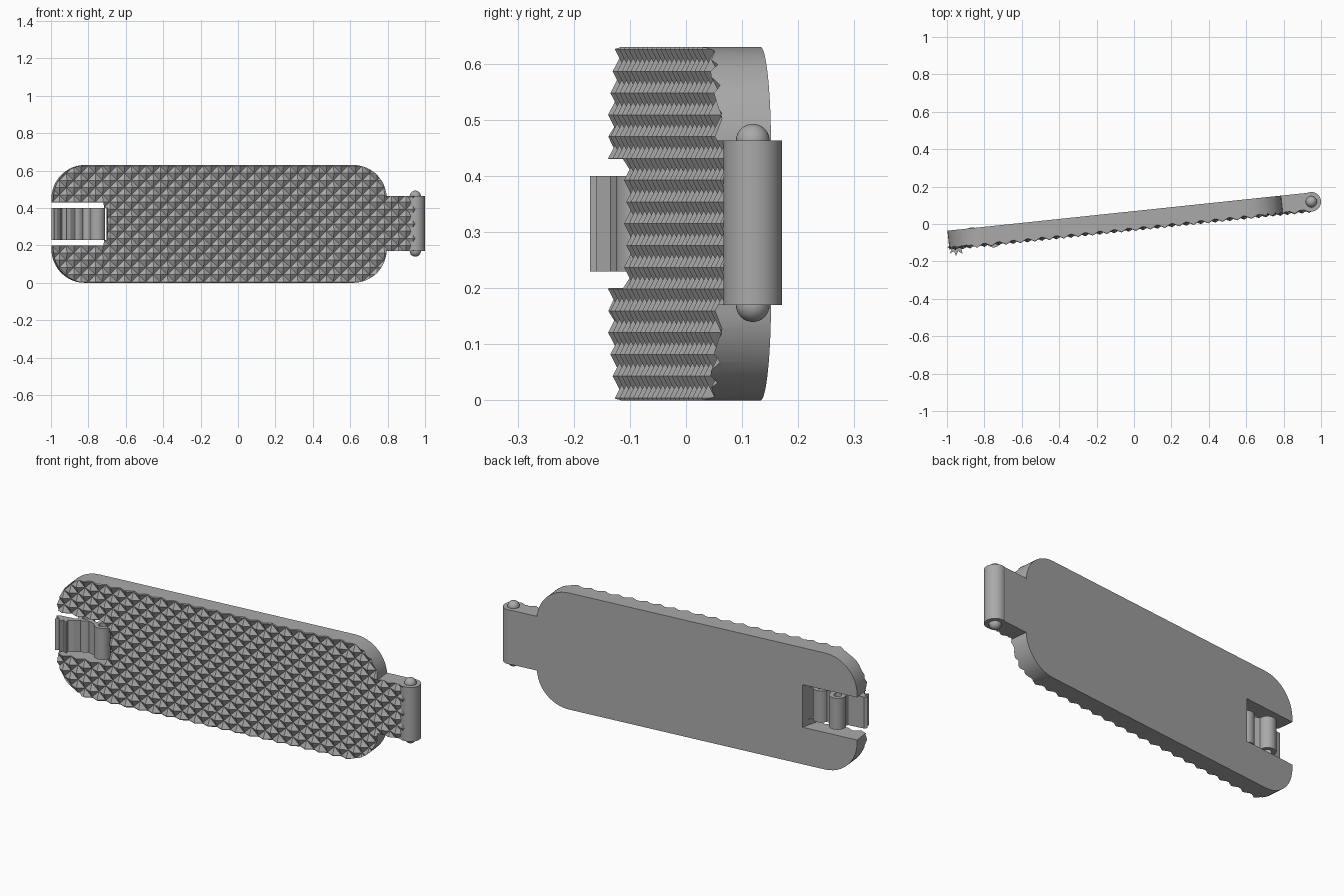
import bpy, bmesh, math
from mathutils import Matrix

old = bpy.data.objects.get("Cube")
if old:
    bpy.data.objects.remove(old, do_unlink=True)

steel = bpy.data.materials.new("steel grey")
steel.use_nodes = True
COLOUR = (0.40, 0.40, 0.40, 1)
steel.diffuse_color = COLOUR
steel.node_tree.nodes["Principled BSDF"].inputs["Base Color"].default_value = COLOUR

TILT = Matrix.Translation((0, 0.069, 0)) @ Matrix.Rotation(math.radians(6), 4, 'Z')
MID = 0.315        # centre height
VALLEY = -0.087    # depth of the grooves behind the back face
TIP = -0.107       # depth of the stud tips
HALF = 0.0388      # half the stud spacing


def finish(name, bm, matrix=Matrix()):
    bmesh.ops.recalc_face_normals(bm, faces=bm.faces)
    mesh = bpy.data.meshes.new(name)
    bm.to_mesh(mesh)
    bm.free()
    ob = bpy.data.objects.new(name, mesh)
    bpy.context.collection.objects.link(ob)
    ob.matrix_world = matrix
    mesh.materials.append(steel)
    return ob


def smooth(ob):
    bpy.ops.object.select_all(action='DESELECT')
    ob.select_set(True)
    bpy.context.view_layer.objects.active = ob
    bpy.ops.object.shade_smooth_by_angle(angle=math.radians(30))


def prism(name, pts, axis, lo, hi, matrix=Matrix()):
    """Extrude a profile along y (points are x, z) or z (points are x, y)."""
    bm = bmesh.new()
    place = (lambda p: (p[0], lo, p[1])) if axis == 'y' else (lambda p: (p[0], p[1], lo))
    face = bm.faces.new([bm.verts.new(place(p)) for p in pts])
    new = bmesh.ops.extrude_face_region(bm, geom=[face])["geom"]
    move = (0, hi - lo, 0) if axis == 'y' else (0, 0, hi - lo)
    bmesh.ops.translate(bm, vec=move, verts=[v for v in new if isinstance(v, bmesh.types.BMVert)])
    return finish(name, bm, matrix)


def arc(cx, cy, r, start, end, n=12):
    angles = [math.radians(start + (end - start) * i / n) for i in range(n + 1)]
    return [(cx + r * math.cos(a), cy + r * math.sin(a)) for a in angles]


def boolean(ob, cutter, operation):
    mod = ob.modifiers.new("cut", 'BOOLEAN')
    mod.operation, mod.object, mod.solver = operation, cutter, 'EXACT'
    bpy.context.view_layer.objects.active = ob
    with bpy.context.temp_override(object=ob, active_object=ob):
        bpy.ops.object.modifier_apply(modifier=mod.name)
    bpy.data.objects.remove(cutter, do_unlink=True)


def studded_slab(name):
    """Slab whose front is a staggered field of diamond based pyramids."""
    bm = bmesh.new()
    nodes = {}

    def node(i, j):
        if (i, j) not in nodes:
            depth = TIP if (i + j) % 2 == 0 and i % 2 == 0 else None
            nodes[i, j] = bm.verts.new((i * HALF, TIP if (i + j) % 2 == 0 else VALLEY, MID + j * HALF))
        return nodes[i, j]

    for i in range(-29, 28):
        for j in range(-10, 10):
            a, b, c, d = node(i, j), node(i + 1, j), node(i + 1, j + 1), node(i, j + 1)
            # split along the groove so each pyramid keeps flat sides
            if (i + j) % 2 == 0:
                bm.faces.new((a, b, d))
                bm.faces.new((b, c, d))
            else:
                bm.faces.new((a, b, c))
                bm.faces.new((a, c, d))
    rim = [e for e in bm.edges if e.is_boundary]
    new = bmesh.ops.extrude_edge_only(bm, edges=rim)["geom"]
    for v in new:
        if isinstance(v, bmesh.types.BMVert):
            v.co.y = 0
    bmesh.ops.holes_fill(bm, edges=[e for e in bm.edges if e.is_boundary])
    return finish(name, bm, TILT)


# Studded plate with rounded corners and a narrow hinge tongue
R, L, E, TOP = 0.18, -1.003, 0.79, 0.63
outline = (arc(L + R, R, R, 180, 270) + arc(E - R, R, R, -90, -1)
           + [(E, 0.17), (0.945, 0.17), (0.945, 0.463), (E, 0.463)]
           + arc(E - R, TOP - R, R, 1, 90) + arc(L + R, TOP - R, R, 90, 180))
plate = studded_slab("studded_plate")
boolean(plate, prism("outline_cutter", outline, 'y', -0.3, 0.1, TILT), 'INTERSECT')

# Clasp slot with a sloping inner wall, and a shallow seat for the roller
slot = [(-1.2, -0.3), (-0.85, -0.3), (-0.74, -0.12), (-0.695, 0.01), (-0.695, 0.1), (-1.2, 0.1)]
boolean(plate, prism("slot_cutter", slot, 'z', 0.2, 0.43, TILT), 'DIFFERENCE')
seat = [(-0.9, -0.3), (-0.71, -0.3), (-0.71, -0.02), (-0.9, -0.02)]
boolean(plate, prism("seat_cutter", seat, 'z', 0.23, 0.4, TILT), 'DIFFERENCE')
smooth(plate)

# Hinge barrel with a domed pin showing at both ends
HX, HY = 0.948, 0.119
smooth(prism("hinge_barrel", arc(HX, HY, 0.052, 0, 352.5, 47), 'z', 0.17, 0.463))
for side, z in (("lower", 0.17), ("upper", 0.463)):
    bm = bmesh.new()
    bmesh.ops.create_uvsphere(bm, u_segments=32, v_segments=16, radius=0.03)
    bmesh.ops.translate(bm, vec=(HX, HY, z), verts=bm.verts)
    smooth(finish(side + "_hinge_pin", bm))

# Hollow rollers of the clasp
LO, HI = 0.23, 0.4
for name, x, y in (("inner_roller", -0.752, -0.083), ("outer_roller", -0.865, -0.06)):
    roller = prism(name, arc(x, y, 0.042, 0, 350, 35), 'z', LO, HI)
    boolean(roller, prism("bore_cutter", arc(x, y, 0.02, 0, 345, 23), 'z', LO - 0.1, HI + 0.1), 'DIFFERENCE')
    smooth(roller)

# Link joining the rollers, and the toothed catch
link = [(-0.83, -0.088), (-0.79, -0.098), (-0.785, -0.076), (-0.825, -0.062)]
prism("roller_link", link, 'z', LO, HI)
catch = [(-0.89, -0.08), (-0.9, -0.1), (-0.985, -0.112), (-0.998, -0.125), (-0.975, -0.136),
         (-0.985, -0.158), (-0.962, -0.145), (-0.952, -0.171), (-0.94, -0.145),
         (-0.916, -0.16), (-0.922, -0.135), (-0.895, -0.125), (-0.87, -0.1)]
prism("toothed_catch", catch, 'z', LO, HI)
